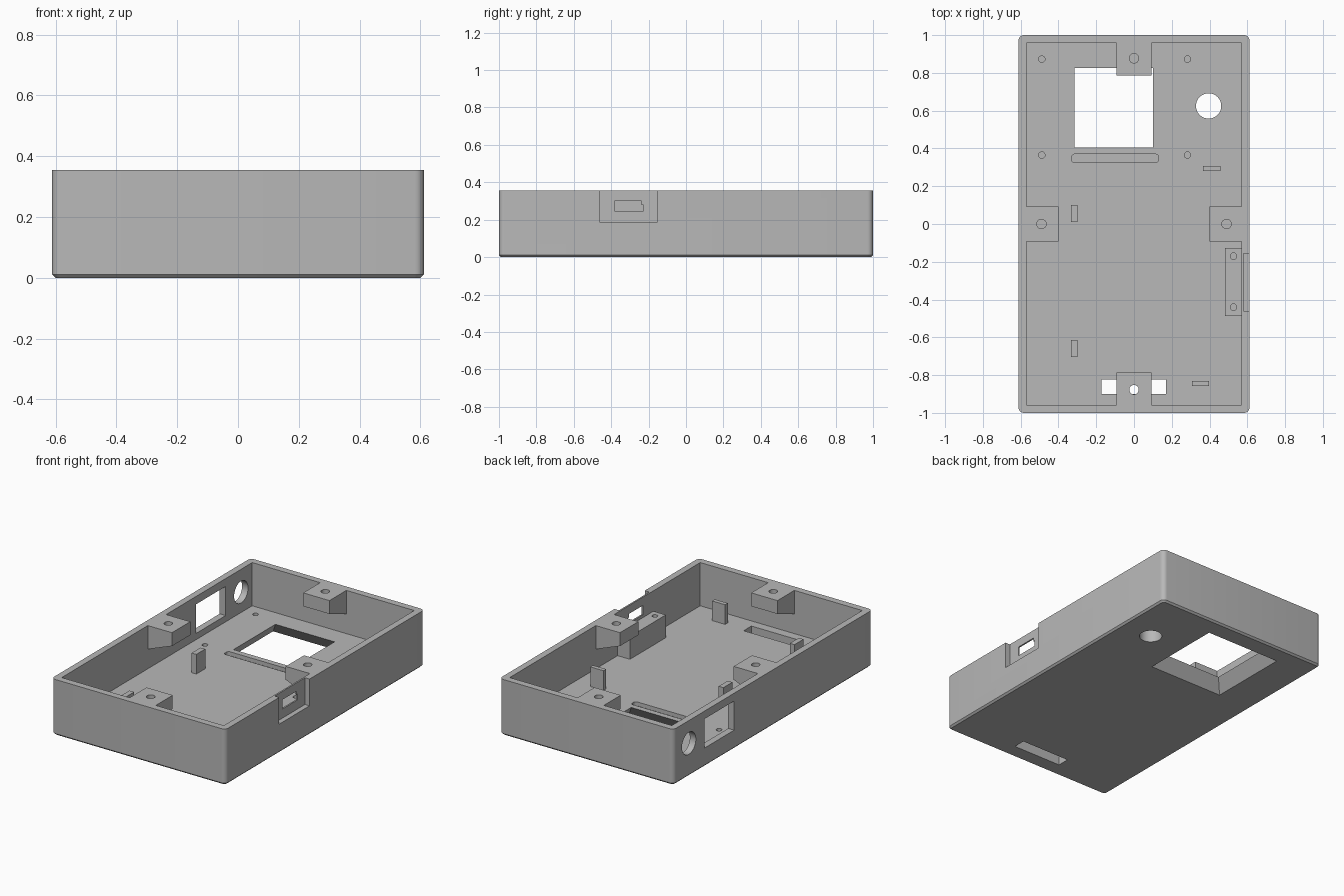
import bpy, bmesh, math
from mathutils import Matrix

cube = bpy.data.objects.get("Cube")
if cube:
    bpy.data.objects.remove(cube, do_unlink=True)

GREY = bpy.data.materials.new("plain grey")
GREY.use_nodes = True
colour = (0.48, 0.48, 0.48, 1)
GREY.diffuse_color = colour
GREY.node_tree.nodes["Principled BSDF"].inputs["Base Color"].default_value = colour

HALF_X, HALF_Y, HEIGHT, FLOOR = 0.612, 1.0, 0.355, 0.08
IN_X, IN_Y = 0.57, 0.957
POST_TOP = 0.205


def finish(bm, name):
    bmesh.ops.recalc_face_normals(bm, faces=bm.faces)
    mesh = bpy.data.meshes.new(name)
    bm.to_mesh(mesh)
    bm.free()
    mesh.materials.append(GREY)
    ob = bpy.data.objects.new(name, mesh)
    bpy.context.collection.objects.link(ob)
    return ob


def box_mesh(x, y, z, flare=0):
    """Box between ranges; the bottom can flare outward."""
    bm = bmesh.new()
    bmesh.ops.create_cube(bm, size=1)
    for v in bm.verts:
        sx, sy, low = v.co.x * 2, v.co.y * 2, v.co.z < 0
        grow = flare if low else 0
        v.co = (x[sx > 0] + sx * grow, y[sy > 0] + sy * grow, z[not low])
    return bm


def vertical_edges(bm):
    return [e for e in bm.edges
            if abs(e.verts[0].co.z - e.verts[1].co.z) > 0.01]


def round_corners(bm, radius, segments):
    bmesh.ops.bevel(bm, geom=vertical_edges(bm), offset=radius,
                    segments=segments, profile=0.5, affect='EDGES')


def box(name, x, y, z, flare=0):
    return finish(box_mesh(x, y, z, flare), name)


def rod(centre, radius, length, sides=32, along_x=False):
    bm = bmesh.new()
    turn = Matrix.Rotation(math.pi / 2, 4, 'Y') if along_x else Matrix()
    bmesh.ops.create_cone(bm, cap_ends=True, segments=sides, radius1=radius,
                          radius2=radius, depth=length,
                          matrix=Matrix.Translation(centre) @ turn)
    return finish(bm, "cutter")


def cut(target, cutters):
    for c in cutters:
        c.hide_render = True
        mod = target.modifiers.new("cut", 'BOOLEAN')
        mod.operation, mod.solver, mod.object = 'DIFFERENCE', 'EXACT', c
        bpy.context.view_layer.objects.active = target
        bpy.ops.object.modifier_apply(modifier=mod.name)
        bpy.data.objects.remove(c, do_unlink=True)


def smooth(ob):
    bpy.ops.object.select_all(action='DESELECT')
    ob.select_set(True)
    bpy.context.view_layer.objects.active = ob
    bpy.ops.object.shade_smooth_by_angle(angle=math.radians(30))


# Outer shell with rounded corners and a chamfered bottom rim
bm = box_mesh((-HALF_X, HALF_X), (-HALF_Y, HALF_Y), (0, HEIGHT))
round_corners(bm, 0.03, 6)
rim = [e for e in bm.edges if all(v.co.z < 0.001 for v in e.verts)]
bmesh.ops.bevel(bm, geom=rim, offset=0.011, segments=1, affect='EDGES')
case = finish(bm, "case_shell")

# Shallow rounded groove beside the display window
bm = box_mesh((-0.33, 0.13), (0.325, 0.37), (FLOOR - 0.025, FLOOR + 0.05))
round_corners(bm, 0.015, 3)
groove = finish(bm, "cutter")

cutters = [
    # Inner cavity
    box("cutter", (-IN_X, IN_X), (-IN_Y, IN_Y), (FLOOR, 0.5)),
    # Display window, wider underneath
    box("cutter", (-0.315, 0.1), (0.407, 0.826), (-0.02, FLOOR + 0.001), 0.069),
    groove,
    # Round floor hole and front strap slot
    rod((0.395, 0.625, 0.05), 0.067, 0.2),
    box("cutter", (-0.172, 0.17), (-0.9, -0.822), (-0.05, 0.12)),
    # Left port recess, then its stepped opening
    box("cutter", (0.58, 0.7), (-0.46, -0.155), (0.185, 0.5)),
    box("cutter", (0.55, 0.65), (-0.38, -0.24), (0.243, 0.302)),
    box("cutter", (0.55, 0.65), (-0.26, -0.23), (0.243, 0.28)),
    # Right wall openings
    box("cutter", (-0.7, -0.5), (0.39, 0.69), (0.12, 0.305)),
    rod((-0.6, 0.845, 0.21), 0.07, 0.2, along_x=True),
]
# Display screw holes
for x in (-0.488, 0.283):
    for y in (0.365, 0.873):
        cutters.append(rod((x, y, FLOOR), 0.017, 0.1, 20))
cut(case, cutters)
smooth(case)

# Lid screw bosses with sloping undersides, one per wall
for name, angle, wall in (("back", 0, IN_Y), ("right", 90, IN_X),
                          ("front", 180, IN_Y), ("left", 270, IN_X)):
    bm = box_mesh((-0.092, 0.092), (wall - 0.17, wall), (HEIGHT - 0.085, HEIGHT))
    for v in bm.verts:
        if v.co.y > wall - 0.01 and v.co.z < HEIGHT - 0.01:
            v.co.z -= 0.065
    boss = finish(bm, name + "_screw_boss")
    cut(boss, [rod((0, wall - 0.08, HEIGHT), 0.025, 0.5, 24)])
    boss.data.transform(Matrix.Rotation(math.radians(angle), 4, 'Z'))
    smooth(boss)

# Port board support with two screw holes
support = box("port_board_support", (0.483, IN_X), (-0.487, -0.127), (FLOOR, 0.225))
cut(support, [rod((0.527, y, 0.225), 0.017, 0.16, 20) for y in (-0.44, -0.17)])
smooth(support)

# Thin circuit board posts standing on the floor
for name, x, y in (("right_back", (-0.333, -0.3), (0.01, 0.1)),
                   ("right_front", (-0.333, -0.3), (-0.705, -0.615)),
                   ("left_back", (0.365, 0.457), (0.281, 0.308)),
                   ("left_front", (0.307, 0.398), (-0.858, -0.831))):
    box(name + "_board_post", x, y, (FLOOR, POST_TOP))
